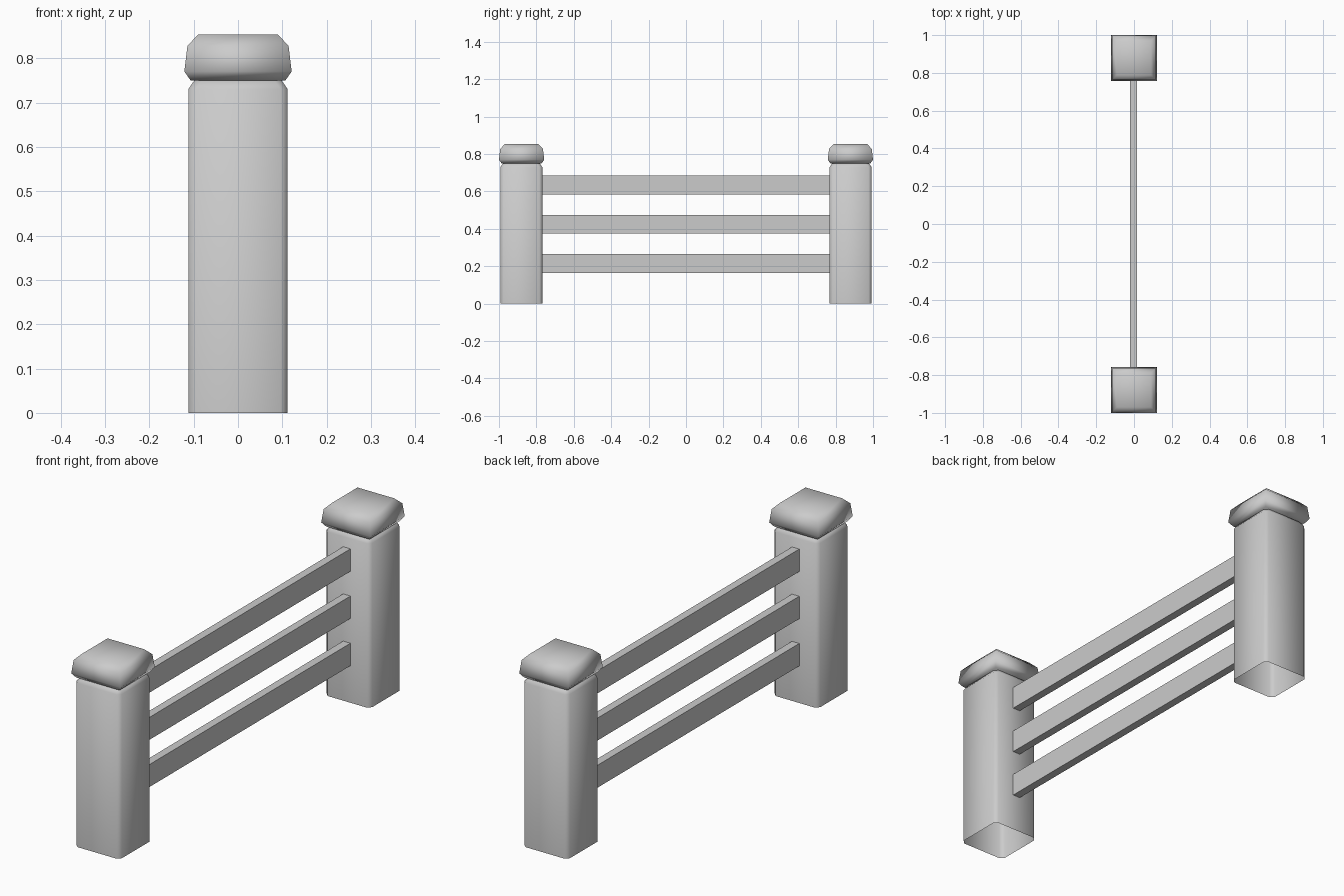
import bpy
import bmesh

cube = bpy.data.objects.get("Cube")
if cube:
    bpy.data.objects.remove(cube, do_unlink=True)

grey = bpy.data.materials.new("light grey")
grey.use_nodes = True
grey.diffuse_color = (0.6, 0.6, 0.6, 1)
grey.node_tree.nodes["Principled BSDF"].inputs["Base Color"].default_value = (0.6, 0.6, 0.6, 1)


def finish(bm, name, location, smooth):
    bmesh.ops.recalc_face_normals(bm, faces=bm.faces)
    mesh = bpy.data.meshes.new(name)
    for face in bm.faces:
        face.smooth = smooth
    bm.to_mesh(mesh)
    bm.free()
    mesh.materials.append(grey)
    obj = bpy.data.objects.new(name, mesh)
    obj.location = location
    bpy.context.collection.objects.link(obj)
    return obj


def outline(half, chamfer):
    """Square outline, with cut corners when chamfer is above zero."""
    if not chamfer:
        return [(half, -half), (half, half), (-half, half), (-half, -half)]
    c = half - chamfer
    return [(c, -half), (half, -c), (half, c), (c, half),
            (-c, half), (-half, c), (-half, -c), (-c, -half)]


def stack(name, location, profile, chamfer=0, close_bottom=False):
    """Join square rings given as (half width, height) and close the top."""
    bm = bmesh.new()
    rings = [[bm.verts.new((x, y, z)) for x, y in outline(half, chamfer)]
             for half, z in profile]
    for low, high in zip(rings, rings[1:]):
        for i in range(len(low)):
            j = (i + 1) % len(low)
            bm.faces.new((low[i], low[j], high[j], high[i]))
    bm.faces.new(rings[-1])
    if close_bottom:
        bm.faces.new(rings[0][::-1])
    return finish(bm, name, location, True)


# Posts, hollow underneath, each with an overhanging cap
post_profile = [(0.112, 0), (0.112, 0.73), (0.097, 0.752)]
cap_profile = [(0.107, 0.75), (0.121, 0.77), (0.114, 0.828), (0.09, 0.853)]
for side, label in ((-1, "front"), (1, "back")):
    stack(label + "_post", (0, side * 0.88, 0), post_profile, chamfer=0.016)
    stack(label + "_cap", (0, side * 0.879, 0), cap_profile, close_bottom=True)

# Three flat rails between the posts
for label, z in (("lower", 0.215), ("middle", 0.425), ("upper", 0.635)):
    bm = bmesh.new()
    bmesh.ops.create_cube(bm, size=1)
    bmesh.ops.scale(bm, vec=(0.036, 1.56, 0.1), verts=bm.verts)
    finish(bm, label + "_rail", (-0.002, 0, z), False)
